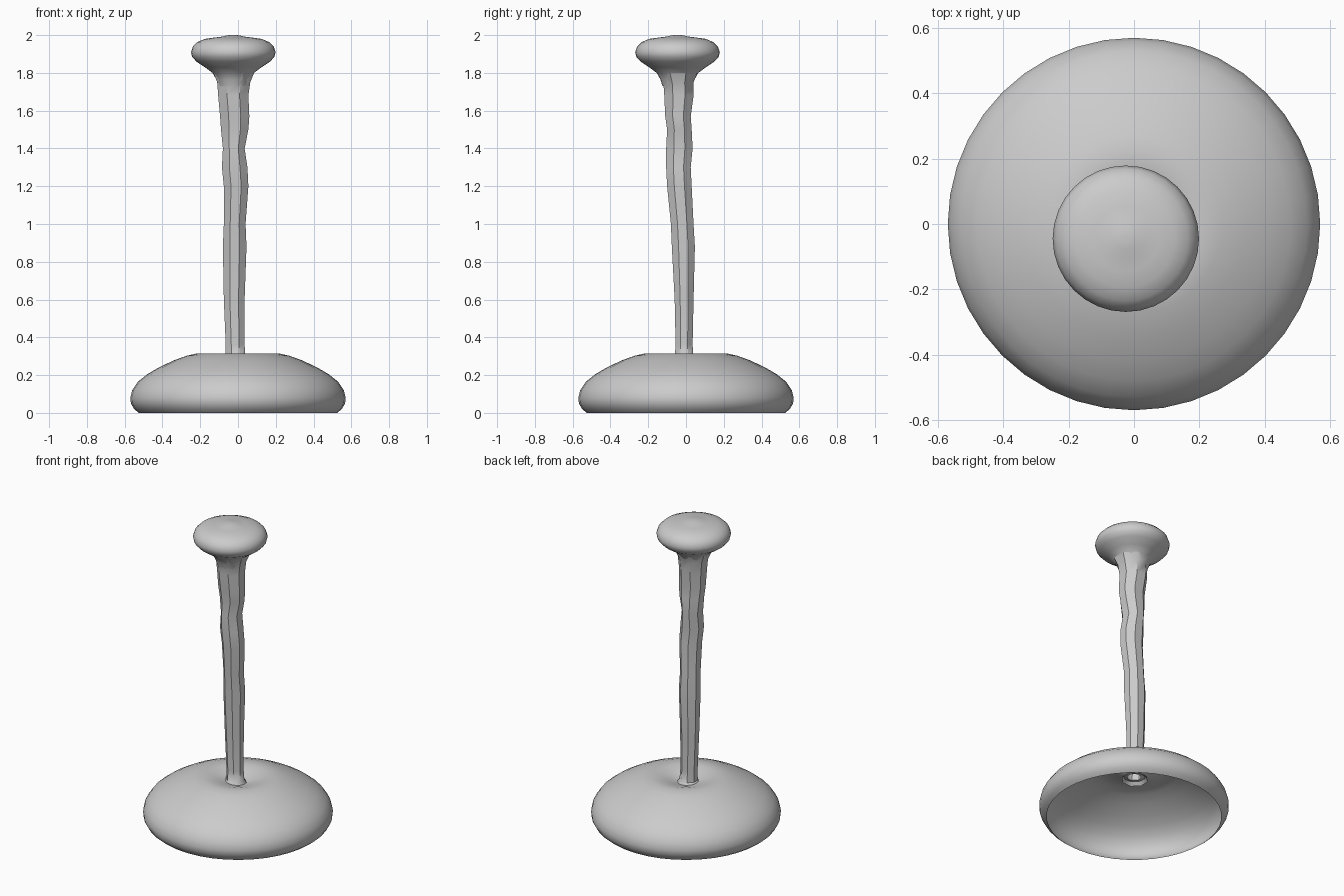
import bpy, bmesh, math
from math import cos, sin, pi

cube = bpy.data.objects.get("Cube")
if cube:
    bpy.data.objects.remove(cube)

grey = bpy.data.materials.new("plain_grey")
grey.use_nodes = True
colour = (0.6, 0.6, 0.6, 1)
grey.diffuse_color = colour
grey.node_tree.nodes["Principled BSDF"].inputs["Base Color"].default_value = colour


def loft(name, rings, sides, turn=0.0, cap=False, angle=60):
    """Skin elliptical rings given as (x centre, y centre, x radius, y radius, z)."""
    bm = bmesh.new()
    loops = []
    for cx, cy, rx, ry, z in rings:
        angles = [turn + 2 * pi * i / sides for i in range(sides)]
        loops.append([bm.verts.new((cx + rx * cos(a), cy + ry * sin(a), z)) for a in angles])
    for low, high in zip(loops, loops[1:]):
        for i in range(sides):
            j = (i + 1) % sides
            bm.faces.new((low[i], low[j], high[j], high[i]))
    if cap:
        bm.faces.new(loops[-1])
    mesh = bpy.data.meshes.new(name)
    bm.to_mesh(mesh)
    bm.free()
    mesh.materials.append(grey)
    obj = bpy.data.objects.new(name, mesh)
    bpy.context.collection.objects.link(obj)
    bpy.ops.object.select_all(action="DESELECT")
    obj.select_set(True)
    bpy.context.view_layer.objects.active = obj
    bpy.ops.object.shade_smooth_by_angle(angle=math.radians(angle))
    return obj


# Hollow domed base: open underneath, dimpled where the stem enters
dome = [(0.525, 0), (0.55, 0.02), (0.567, 0.05), (0.57, 0.08), (0.56, 0.12),
        (0.53, 0.165), (0.48, 0.205), (0.42, 0.24), (0.34, 0.278), (0.27, 0.303),
        (0.22, 0.314), (0.17, 0.312), (0.11, 0.295), (0.04, 0.27)]
loft("base_dome", [(0, 0, r, r, z) for r, z in dome], 40)

# Uneven eight-sided stem: x min, x max, y min, y max at each height
outline = [(-0.09, 0.06, -0.085, 0.065, 0.262), (-0.065, 0.04, -0.06, 0.04, 0.29),
           (-0.065, 0.035, -0.055, 0.035, 0.36), (-0.075, 0.035, -0.06, 0.04, 0.6),
           (-0.08, 0.045, -0.075, 0.047, 0.88), (-0.075, 0.04, -0.08, 0.04, 1.0),
           (-0.075, 0.055, -0.1, 0.03, 1.2), (-0.085, 0.05, -0.105, 0.025, 1.3),
           (-0.08, 0.035, -0.105, 0.035, 1.4), (-0.09, 0.055, -0.1, 0.03, 1.5),
           (-0.095, 0.06, -0.11, 0.025, 1.57), (-0.105, 0.055, -0.115, 0.04, 1.68),
           (-0.11, 0.065, -0.12, 0.04, 1.75), (-0.13, 0.085, -0.145, 0.06, 1.8)]
flat = cos(pi / 8)  # widens the octagon so its flats reach the outline
stem = [((a + b) / 2, (c + d) / 2, (b - a) / 2 / flat, (d - c) / 2 / flat, z)
        for a, b, c, d, z in outline]
loft("stem", stem, 8, turn=pi / 8, angle=40)

# Rounded knob flaring out of the stem, with a shallow bump on top
knob = [(0.08, 1.73), (0.09, 1.765), (0.11, 1.8), (0.15, 1.83), (0.195, 1.86),
        (0.218, 1.885), (0.224, 1.91), (0.214, 1.94), (0.19, 1.963), (0.15, 1.98),
        (0.1, 1.987), (0.06, 1.992), (0.03, 1.999), (0.01, 2.0)]
loft("top_knob", [(-0.025, -0.045, r, r, z) for r, z in knob], 32, cap=True)
